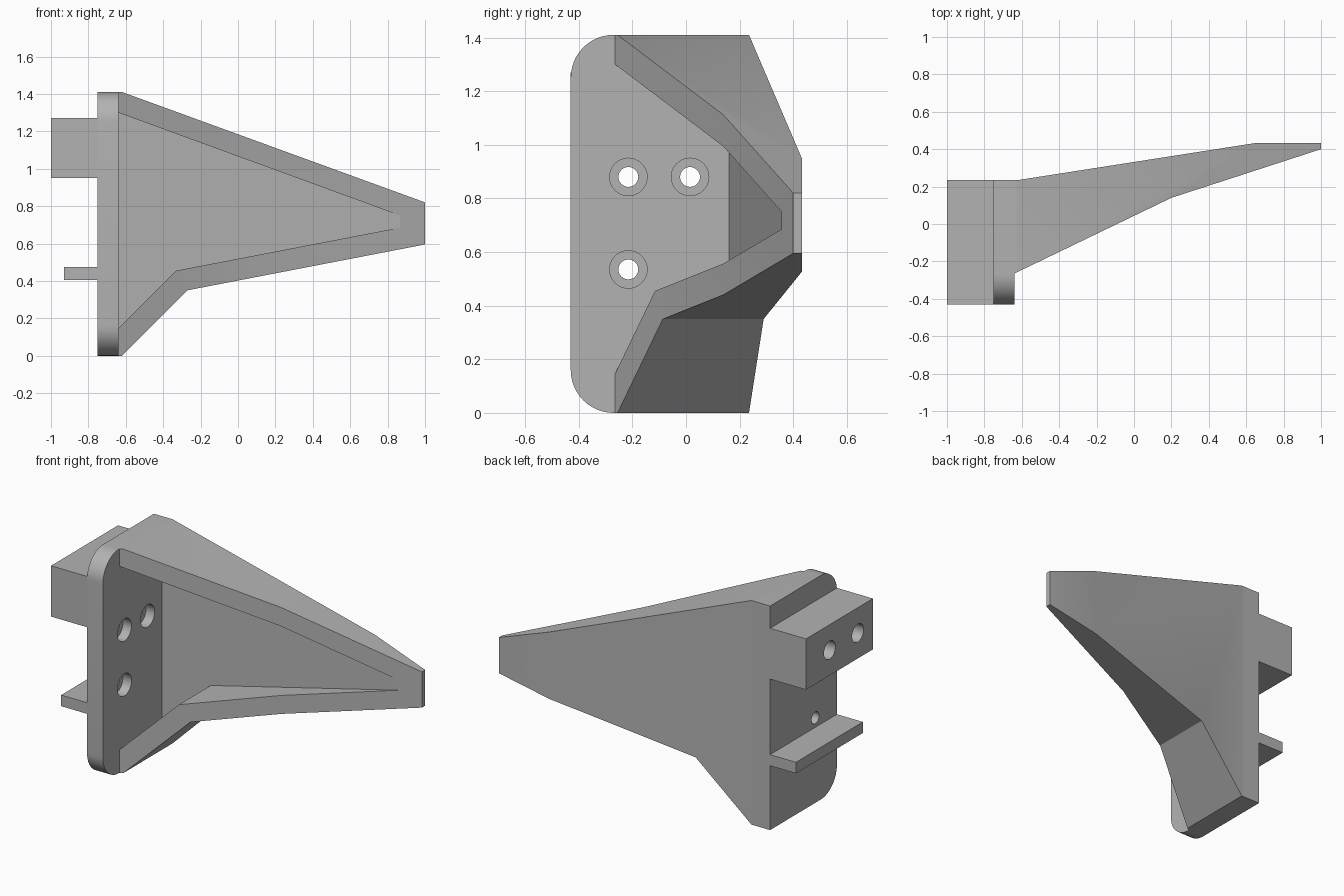
import bpy
import bmesh
import math
from mathutils import Vector

default = bpy.data.objects.get("Cube")
if default:
    bpy.data.objects.remove(default, do_unlink=True)

grey = bpy.data.materials.new("plain grey")
grey.use_nodes = True
colour = (0.45, 0.45, 0.45, 1)
grey.diffuse_color = colour
grey.node_tree.nodes["Principled BSDF"].inputs["Base Color"].default_value = colour


def prism(name, outline, place, near, far):
    """Closed solid between two placed copies of an outline; ends may vary along it."""
    value = lambda end, p: end(p) if callable(end) else end
    bm = bmesh.new()
    rings = [[bm.verts.new(place(p[0], p[1], value(end, p))) for p in outline]
             for end in (near, far)]
    bm.faces.new(rings[0])
    bm.faces.new(rings[1][::-1])
    n = len(outline)
    for i in range(n):
        j = (i + 1) % n
        bm.faces.new((rings[0][i], rings[1][i], rings[1][j], rings[0][j]))
    bmesh.ops.recalc_face_normals(bm, faces=bm.faces)
    mesh = bpy.data.meshes.new(name)
    bm.to_mesh(mesh)
    bm.free()
    mesh.materials.append(grey)
    obj = bpy.data.objects.new(name, mesh)
    bpy.context.collection.objects.link(obj)
    return obj


def along_x(y, z, x):
    return Vector((x, y, z))


def along_y(x, z, y):
    return Vector((x, y, z))


def along_z(x, y, z):
    return Vector((x, y, z))


def circle(cy, cz, radius, start=0, sweep=360, steps=32):
    angles = [math.radians(start + sweep * i / steps) for i in range(steps)]
    return [(cy + radius * math.cos(a), cz + radius * math.sin(a)) for a in angles]


def cut(target, cutter, operation="DIFFERENCE"):
    """Apply a boolean and discard the cutter."""
    mod = target.modifiers.new("cut", "BOOLEAN")
    mod.operation = operation
    mod.solver = "EXACT"
    mod.object = cutter
    bpy.context.view_layer.objects.active = target
    bpy.ops.object.modifier_apply(modifier=mod.name)
    bpy.data.objects.remove(cutter, do_unlink=True)


def drill(target, y, z, radius, x0, x1):
    cut(target, prism("drill", circle(y, z, radius), along_x, x0, x1))


FRONT, BACK, TOP = -0.43, 0.235, 1.41
OUTER, INNER = -0.75, -0.64
R = 0.16

# Mounting plate with two rounded front corners
corner_top = circle(FRONT + R, TOP - R, R, 90, 90, 12) + [(FRONT, TOP - R)]
corner_low = circle(FRONT + R, R, R, 180, 90, 12) + [(FRONT + R, 0)]
plate = prism("mounting_plate", [(BACK, 0), (BACK, TOP)] + corner_top + corner_low,
              along_x, OUTER, INNER)

# Counterbored screw holes
for y, z in ((-0.215, 0.88), (0.015, 0.88), (-0.215, 0.535)):
    drill(plate, y, z, 0.07, INNER - 0.06, INNER + 0.1)
    drill(plate, y, z, 0.037, OUTER - 0.1, INNER + 0.1)

# Tapering arm: side outline crossed with plan outline
arm = prism("tapered_arm",
            [(INNER, 0), (-0.62, 0), (-0.27, 0.35), (1, 0.595), (1, 0.82),
             (-0.62, TOP), (INNER, TOP)], along_y, -1, 1)
plan = prism("arm_plan",
             [(INNER, BACK), (INNER, -0.265), (0.2, 0.14), (1, 0.4),
              (1.1, 0.4325), (1.1, 0.433), (0.65, 0.433), (-0.62, BACK)],
             along_z, -1, 2)
cut(arm, plan, "INTERSECT")

# Open pocket with a sloping floor that runs out at the tip
floor = lambda p: 0.357 + 0.131 * (p[0] - 0.865)
pocket = prism("pocket",
               [(-0.7, 0.085), (-0.33, 0.455), (0.865, 0.685), (0.865, 0.75), (-0.7, 1.322)],
               along_y, -1, floor)
cut(arm, pocket)

# Upper block and lower ledge on the outer side
block = prism("upper_block", [(FRONT, 0.95), (BACK, 0.95), (BACK, 1.27), (FRONT, 1.27)],
              along_x, -1, OUTER)
for y in (0.0, -0.28):
    drill(block, y, 1.11, 0.057, -1.1, -0.8)
ledge = prism("lower_ledge", [(FRONT, 0.405), (BACK, 0.405), (BACK, 0.475), (FRONT, 0.475)],
              along_x, -0.93, OUTER)

# Smooth shading with sharp edges kept
for obj in (plate, arm, block, ledge):
    bpy.ops.object.select_all(action="DESELECT")
    obj.select_set(True)
    bpy.context.view_layer.objects.active = obj
    bpy.ops.object.shade_smooth_by_angle(angle=math.radians(30))
